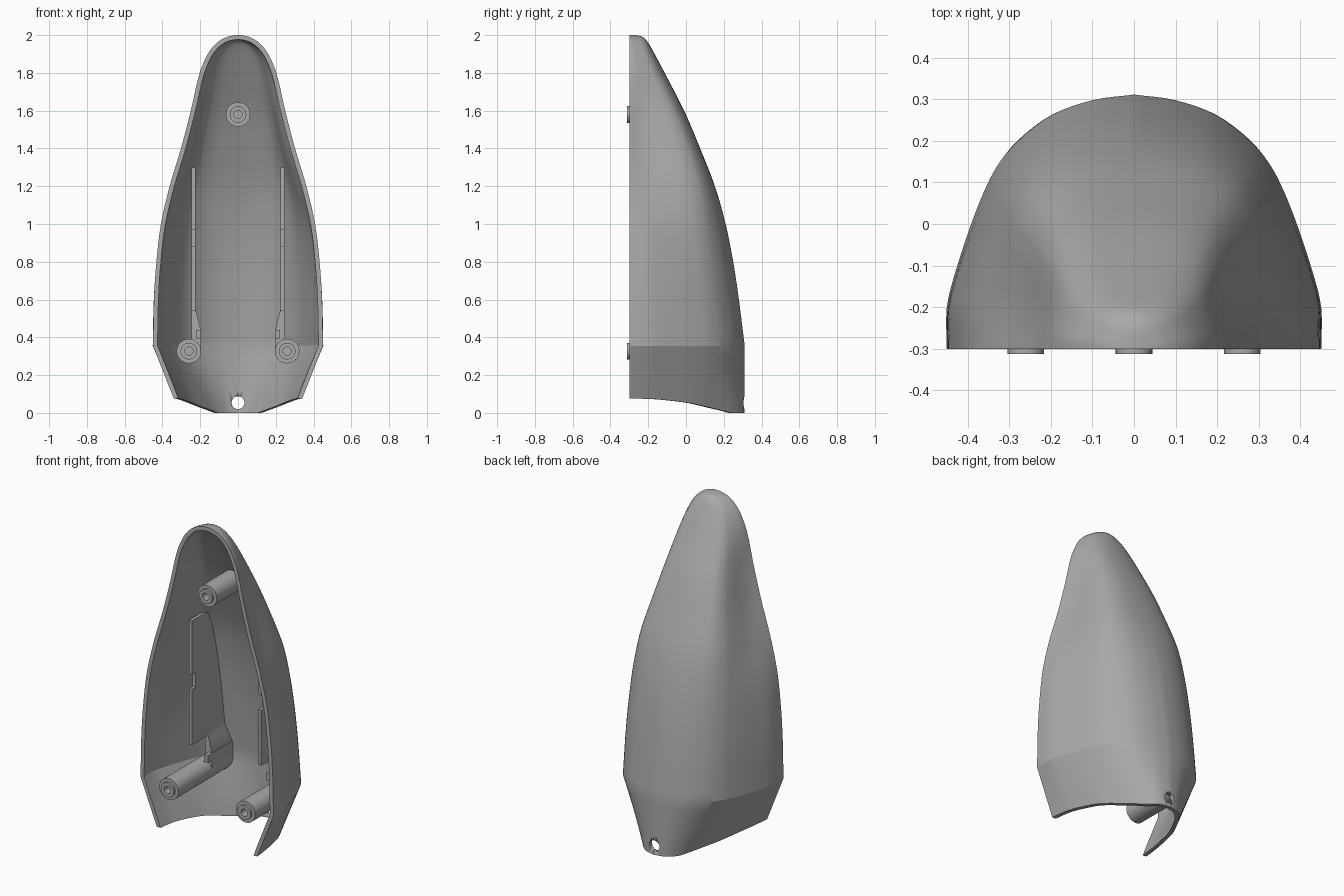
import bpy, bmesh, math
from mathutils import Vector, Matrix
from mathutils.bvhtree import BVHTree

if "Cube" in bpy.data.objects:
    bpy.data.objects.remove(bpy.data.objects["Cube"])

FRONT, T, CREASE = -0.3, 0.024, 0.354
grey = bpy.data.materials.new("plain_grey")
grey.diffuse_color = (0.40, 0.40, 0.40, 1)
grey.use_nodes = True
grey.node_tree.nodes["Principled BSDF"].inputs["Base Color"].default_value = grey.diffuse_color


def finish(name, bm, angle=25):
    bmesh.ops.recalc_face_normals(bm, faces=bm.faces)
    me = bpy.data.meshes.new(name)
    bm.to_mesh(me)
    bm.free()
    ob = bpy.data.objects.new(name, me)
    me.materials.append(grey)
    bpy.context.collection.objects.link(ob)
    bpy.ops.object.select_all(action='DESELECT')
    ob.select_set(True)
    bpy.context.view_layer.objects.active = ob
    bpy.ops.object.shade_smooth_by_angle(angle=math.radians(angle))
    return ob


def hermite(ts, ps, t):
    """Smooth curve through the points ps at parameters ts."""
    n = len(ts)
    i = max(k for k in range(n - 1) if ts[k] <= t or k == 0)
    def slope(k):
        a, b = max(k - 1, 0), min(k + 1, n - 1)
        return (ps[b] - ps[a]) / (ts[b] - ts[a])
    h = ts[i + 1] - ts[i]
    s = (t - ts[i]) / h
    return (ps[i] * (2*s**3 - 3*s**2 + 1) + slope(i) * (h * (s**3 - 2*s**2 + s))
            + ps[i + 1] * (3*s**2 - 2*s**3) + slope(i + 1) * (h * (s**3 - s**2)))


# Half cross-sections, from the front edge round to the back centre
ROUND = [(1, 0), (1, .16), (.955, .3), (.87, .49), (.8, .62), (.73, .72),
         (.62, .82), (.44, .92), (.22, .978), (0, 1)]
RIDGED = [(1, 0), (.93, .15), (.885, .3), (.86, .45), (.835, .6), (.79, .74),
          (.68, .87), (.47, .955), (.23, .99), (0, 1)]
# Bottom edge (x, y, z)
BOTTOM = [(.34, -.3, .076), (.327, -.2, .074), (.308, -.12, .069), (.27, 0, .055),
          (.235, .07, .041), (.198, .13, .027), (.157, .195, .012),
          (.12, .245, 0), (.065, .294, 0), (0, .311, 0)]
# Height: half width, back y, ridge blend
KEYS = [(CREASE, .45, .311, 0), (.6, .445, .28, .03), (.8, .432, .25, .12), (1, .408, .21, .32),
        (1.2, .362, .153, .78), (1.4, .302, .075, 1), (1.6, .25, -.01, .88), (1.8, .203, -.113, .4),
        (1.9, .16, -.166, .25), (1.95, .122, -.194, .2), (1.98, .082, -.215, .1),
        (1.993, .05, -.235, .05), (2, .018, -.262, 0)]
KZ = [k[0] for k in KEYS]
KV = [Vector(k[1:]) for k in KEYS]
SUB = 4


def fine(pts):
    ps = [Vector(p) for p in pts]
    ts = list(range(len(ps)))
    half = [hermite(ts, ps, i / SUB) for i in range(SUB * (len(ps) - 1) + 1)]
    half[0].y = FRONT
    return half + [Vector((-p.x, p.y, p.z)) for p in half[-2::-1]]


def section(z):
    w, b, k = hermite(KZ, KV, z)
    k = min(max(k, 0), 1)
    return fine([((u0 + (u1 - u0) * k) * w, FRONT + (v0 + (v1 - v0) * k) * (b - FRONT), z)
                 for (u0, v0), (u1, v1) in zip(ROUND, RIDGED)])


# Shell: tapered skirt below, lofted body above
low, mid = fine(BOTTOM), section(CREASE)
rows = [[a.lerp(b, i / 6) for a, b in zip(low, mid)] for i in range(6)]
rows += [section(CREASE + (1.9 - CREASE) * i / 34) for i in range(34)]
rows += [section(z) for z in (1.9, 1.925, 1.95, 1.965, 1.98, 1.987, 1.993, 1.997, 2)]
R, C = len(rows), len(low)
bm = bmesh.new()
outer = [[bm.verts.new(p) for p in r] for r in rows]
for i in range(R - 1):
    for j in range(C - 1):
        bm.faces.new((outer[i][j], outer[i][j+1], outer[i+1][j+1], outer[i+1][j]))
bm.faces.new(outer[-1])
bmesh.ops.recalc_face_normals(bm, faces=bm.faces)
bm.normal_update()
centre = outer[R // 2][C // 2]
sign = 1 if centre.normal.y > 0 else -1
inner = []
for i, r in enumerate(outer):
    line = []
    for j, v in enumerate(r):
        n = v.normal * sign
        if j in (0, C - 1):
            n = Vector((n.x, 0, n.z)).normalized()
        if i == 0:
            n = Vector((n.x, n.y, 0)).normalized()
        if i == 0 and j in (0, C - 1):
            n = Vector((n.x, 0, 0)).normalized()
        p = v.co - n * T
        if i == R - 1:
            p = Vector((v.co.x * .5, min(v.co.y, -.27), 2 - T))
        # keep the rim flush with the front plane
        p.y = max(p.y, FRONT + .0005 * min(j, C - 1 - j))
        line.append(p)
    inner.append(line)
inner = [[bm.verts.new(p) for p in r] for r in inner]
for i in range(R - 1):
    for j in range(C - 1):
        bm.faces.new((inner[i][j], inner[i+1][j], inner[i+1][j+1], inner[i][j+1]))
    for j in (0, C - 1):
        bm.faces.new((outer[i][j], outer[i+1][j], inner[i+1][j], inner[i][j]))
bm.faces.new(inner[-1])
for j in range(C - 1):
    bm.faces.new((outer[0][j], outer[0][j+1], inner[0][j+1], inner[0][j]))
bm.faces.new((outer[-1][0], outer[-1][-1], inner[-1][-1], inner[-1][0]))
bmesh.ops.recalc_face_normals(bm, faces=bm.faces)
tree = BVHTree.FromBMesh(bm)
shell = finish("shell", bm, 20)


def wall(x, z, start=-.28):
    """Depth at which a part running backwards sinks into the shell wall."""
    hit = tree.ray_cast(Vector((x, start, z)), Vector((0, 1, 0)))[0]
    return hit.y + .008 if hit else start


# Hole through the tail
bm = bmesh.new()
bmesh.ops.create_cone(bm, cap_ends=True, segments=32, radius1=.034, radius2=.034, depth=.3,
                      matrix=Matrix.Translation((0, .28, .054)) @ Matrix.Rotation(math.pi / 2, 4, 'X'))
cutter = finish("hole_cutter", bm)
cutter.hide_render = True
cutter.hide_set(True)
mod = shell.modifiers.new("hole", 'BOOLEAN')
mod.operation, mod.object, mod.solver = 'DIFFERENCE', cutter, 'EXACT'


# Screw posts: blind bore, stepped tip, body reaching the wall
def post(name, x, z, seg=32):
    bm = bmesh.new()
    rings = []
    for r, y in ((.022, -.2), (.022, -.312), (.044, -.312), (.044, -.298), (.065, -.298), (.065, None)):
        ring = []
        for k in range(seg):
            a = 2 * math.pi * k / seg
            px, pz = x + r * math.cos(a), z + r * math.sin(a)
            ring.append(bm.verts.new((px, wall(px, pz) if y is None else y, pz)))
        rings.append(ring)
    for a, b in zip(rings, rings[1:]):
        for k in range(seg):
            m = (k + 1) % seg
            bm.faces.new((a[k], a[m], b[m], b[k]))
    bm.faces.new(rings[0])
    bmesh.ops.triangulate(bm, faces=[bm.faces.new(rings[-1])])
    finish(name, bm)


post("top_post", 0, 1.58)
post("left_post", -.26, .327)
post("right_post", .26, .327)


# Upright plates whose back edge follows the shell; stations are (z, x0, x1, front y)
def plate(name, stations):
    bm = bmesh.new()
    prev = None
    for z, x0, x1, y in stations:
        cur = [bm.verts.new(p) for p in ((x0, y, z), (x1, y, z),
               (x1, max(wall(x1, z), y + .01), z), (x0, max(wall(x0, z), y + .01), z))]
        if prev:
            for k in range(4):
                m = (k + 1) % 4
                bm.faces.new((prev[k], prev[m], cur[m], cur[k]))
        else:
            bm.faces.new(cur)
        prev = cur
    bm.faces.new(prev)
    finish(name, bm)


def span(z0, z1, y, n=8):
    return [(z0 + (z1 - z0) * i / n, y) for i in range(n + 1)]


for side, s in (("left", -1), ("right", 1)):
    edge = span(.54, .88, -.125) + span(.8801, .9699, -.09, 2) + span(.97, 1.3, -.125)
    plate(side + "_rib", [(z, s * .225, s * .245, y) for z, y in edge])
    plate(side + "_gusset", [(z, s * x, s * .245, .03) for z, x in
                             ((.34, .197), (.44, .197), (.5, .212), (.55, .225))])
    plate(side + "_clip", [(z, s * .195, s * .222, -.01) for z in (.395, .44)])
